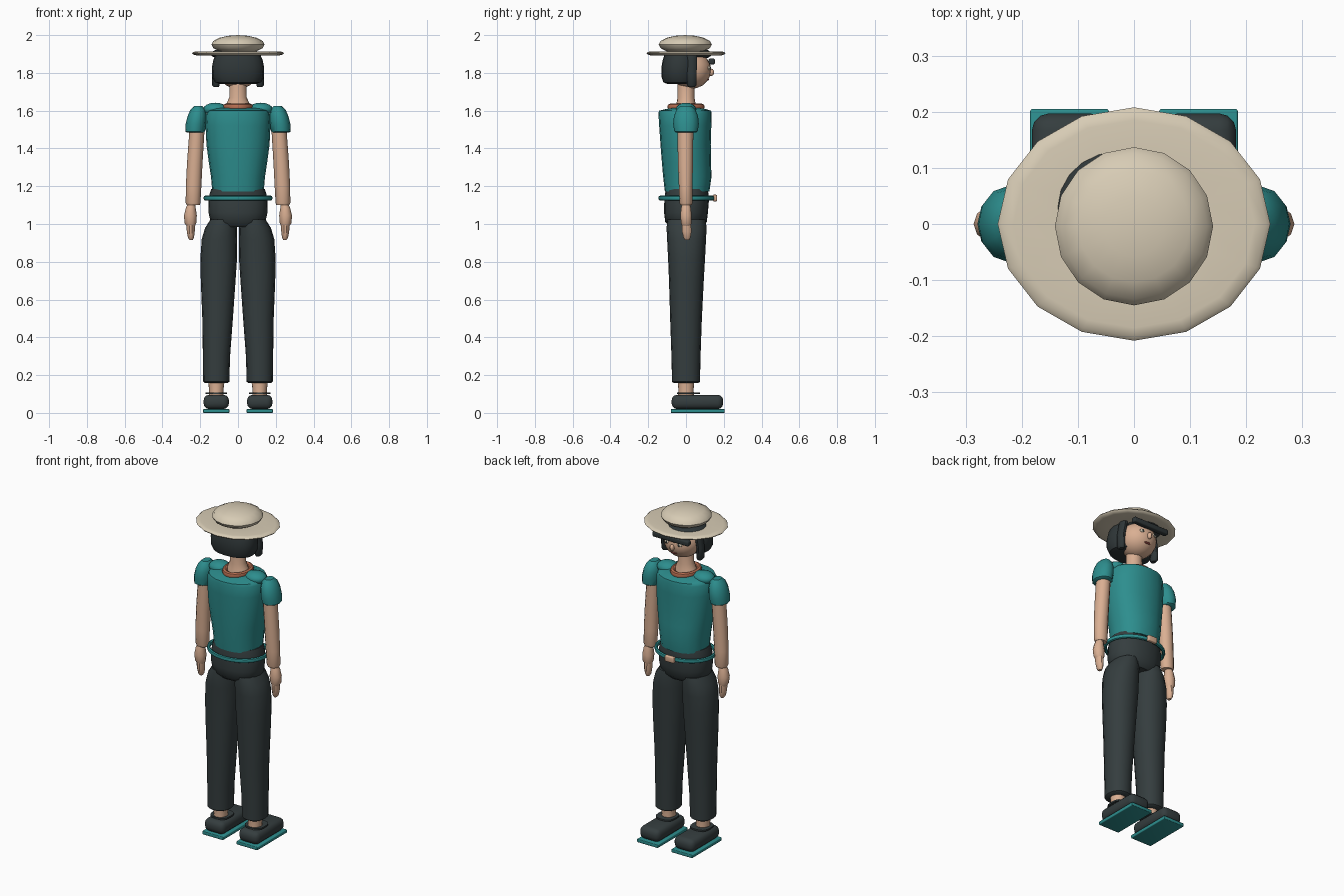
import bpy, bmesh, math
from mathutils import Matrix


def material(name, rgb):
    m = bpy.data.materials.new(name)
    m.diffuse_color = (*rgb, 1)
    return m


TEAL = material("teal cloth", (0.026, 0.27, 0.27))
DARK = material("charcoal cloth", (0.035, 0.047, 0.049))
HAIR = material("dark hair", (0.028, 0.037, 0.039))
SKIN = material("skin", (0.70, 0.43, 0.29))
STRAW = material("cream straw", (0.68, 0.60, 0.46))
CLAY = material("terracotta", (0.48, 0.16, 0.085))
LIPS = material("lips", (0.28, 0.06, 0.05))


def finish(name, bm, mat):
    bmesh.ops.recalc_face_normals(bm, faces=bm.faces)
    me = bpy.data.meshes.new(name)
    bm.to_mesh(me)
    bm.free()
    me.materials.append(mat)
    ob = bpy.data.objects.new(name, me)
    bpy.context.collection.objects.link(ob)
    return ob


def loft(name, rings, mat, n=16, power=1.0):
    """Stack of elliptical rings (z, cx, cy, rx, ry); power < 1 squares them."""
    bm = bmesh.new()
    loops = []
    for z, cx, cy, rx, ry in rings:
        loop = []
        for i in range(n):
            a = 2 * math.pi * i / n
            c, s = math.cos(a), math.sin(a)
            loop.append(bm.verts.new((cx + rx * math.copysign(abs(c) ** power, c),
                                      cy + ry * math.copysign(abs(s) ** power, s), z)))
        loops.append(loop)
    for a, b in zip(loops, loops[1:]):
        for i in range(n):
            j = (i + 1) % n
            bm.faces.new((a[i], a[j], b[j], b[i]))
    bm.faces.new(loops[0])
    bm.faces.new(loops[-1])
    return finish(name, bm, mat)


def ball(name, loc, size, mat, n=16):
    bm = bmesh.new()
    bmesh.ops.create_uvsphere(bm, u_segments=n, v_segments=max(6, n // 2), radius=1,
                              matrix=Matrix.Translation(loc) @ Matrix.Diagonal((*size, 1)))
    return finish(name, bm, mat)


def box(name, lo, hi, mat, bevel=0.0):
    bm = bmesh.new()
    mid = [(a + b) / 2 for a, b in zip(lo, hi)]
    size = [b - a for a, b in zip(lo, hi)]
    bmesh.ops.create_cube(bm, size=1, matrix=Matrix.Translation(mid) @ Matrix.Diagonal((*size, 1)))
    if bevel:
        bmesh.ops.bevel(bm, geom=bm.edges[:], offset=bevel, segments=3, profile=0.5, affect='EDGES')
    return finish(name, bm, mat)


def ring(name, loc, rx, ry, half_w, half_h, mat, n=24, m=8):
    """Elliptical band with an oval cross-section."""
    bm = bmesh.new()
    grid = []
    for i in range(n):
        a = 2 * math.pi * i / n
        row = []
        for k in range(m):
            b = 2 * math.pi * k / m
            d = half_w * math.cos(b)
            row.append(bm.verts.new((loc[0] + (rx + d) * math.cos(a), loc[1] + (ry + d) * math.sin(a),
                                     loc[2] + half_h * math.sin(b))))
        grid.append(row)
    for i in range(n):
        for k in range(m):
            p, q = grid[i], grid[(i + 1) % n]
            bm.faces.new((p[k], q[k], q[(k + 1) % m], p[(k + 1) % m]))
    return finish(name, bm, mat)


# Hat: oval brim and domed crown
loft("hat_brim", [(1.893, 0, 0, .15, .13), (1.892, 0, 0, .215, .185), (1.897, 0, 0, .237, .202),
                  (1.904, 0, 0, .243, .208), (1.911, 0, 0, .236, .201), (1.914, 0, 0, .215, .185),
                  (1.912, 0, 0, .13, .11)], STRAW)
ball("hat_crown", (0, -.004, 1.95), (.141, .141, .05), STRAW)

# Head and face
ball("head", (0, .025, 1.815), (.108, .108, .1), SKIN, 20)
ball("nose", (0, .133, 1.803), (.013, .016, .02), SKIN, 10)
ball("mouth", (0, .113, 1.765), (.022, .01, .006), LIPS, 10)
for s in (-1, 1):
    ball("eye", (s * .042, .122, 1.825), (.017, .008, .011), STRAW, 10)
    ball("pupil", (s * .042, .128, 1.825), (.007, .004, .008), HAIR, 8)
loft("neck", [(1.59, 0, 0, .075, .06), (1.64, 0, 0, .06, .05), (1.67, 0, 0, .046, .045),
              (1.75, 0, 0, .045, .045)], SKIN)

# Bobbed hair, side locks, fringe and top
loft("hair_bob", [(1.742, 0, -.035, .095, .065), (1.75, 0, -.035, .122, .085),
                  (1.78, 0, -.036, .137, .094), (1.83, 0, -.036, .138, .094),
                  (1.87, 0, -.033, .13, .09), (1.905, 0, -.03, .112, .08)], HAIR, 20, .85)
for s in (-1, 1):
    loft("hair_side_lock", [(1.724, s * .115, .03, .013, .017), (1.735, s * .117, .03, .02, .026),
                            (1.80, s * .118, .03, .02, .028), (1.9, s * .1, .03, .02, .03)], HAIR, 10)
ball("hair_top", (-.03, .03, 1.9), (.115, .108, .033), HAIR, 20)
box("hair_fringe", (-.12, .12, 1.845), (.12, .153, 1.876), HAIR, .008)

# Blouse body, shoulders and collar band
loft("blouse", [(1.172, 0, .006, .136, .118), (1.25, 0, .007, .143, .128), (1.33, 0, .002, .155, .13),
                (1.42, 0, -.002, .167, .133), (1.52, 0, -.004, .172, .138), (1.585, 0, -.005, .168, .141),
                (1.6, 0, -.005, .158, .138), (1.61, 0, 0, .135, .1), (1.615, 0, 0, .1, .07)],
     TEAL, 20, .9)
for s in (-1, 1):
    ball("shoulder", (s * .12, 0, 1.607), (.065, .055, .035), TEAL)
ring("collar_band", (0, 0, 1.62), .066, .084, .015, .017, CLAY)

# Sleeves, arms and hands
for s in (-1, 1):
    loft("puff_sleeve", [(1.485, s * .226, 0, .046, .054), (1.49, s * .227, 0, .052, .062),
                         (1.53, s * .223, 0, .054, .068), (1.57, s * .217, 0, .05, .064),
                         (1.605, s * .212, 0, .04, .05), (1.624, s * .21, 0, .022, .03)], TEAL, 12)
    loft("arm", [(1.1, s * .237, 0, .034, .03), (1.112, s * .238, 0, .039, .034),
                 (1.2, s * .235, -.002, .041, .036), (1.32, s * .229, -.003, .041, .04),
                 (1.5, s * .217, -.003, .04, .042)], SKIN, 12)
    loft("palm", [(.985, s * .25, .002, .02, .022), (1.005, s * .252, .002, .031, .029),
                  (1.045, s * .252, 0, .034, .032), (1.085, s * .25, 0, .026, .027),
                  (1.105, s * .247, 0, .02, .022)], SKIN, 10)
    loft("fingers", [(.916, s * .248, .006, .009, .012), (.928, s * .249, .005, .016, .02),
                     (.96, s * .25, .004, .021, .026), (1.0, s * .25, .002, .023, .026)], SKIN, 10)

# Belt and buckle
ring("belt", (0, .003, 1.137), .173, .14, .01, .013, TEAL)
box("belt_buckle", (-.03, .142, 1.12), (.03, .164, 1.155), SKIN, .005)

# Trousers
loft("trouser_hips", [(.985, 0, 0, .115, .085), (1.01, 0, 0, .145, .11), (1.06, 0, 0, .156, .116),
                      (1.12, 0, .003, .157, .118), (1.16, 0, .004, .15, .115),
                      (1.185, 0, .004, .142, .11)], DARK, 20, .9)
for s in (-1, 1):
    loft("trouser_leg", [(.158, s * .115, 0, .06, .065), (.165, s * .115, 0, .069, .074),
                         (.3, s * .114, 0, .072, .077), (.5, s * .108, 0, .081, .084),
                         (.7, s * .105, .002, .092, .092), (.82, s * .102, .003, .097, .098),
                         (.92, s * .098, .003, .094, .103), (.98, s * .09, .003, .084, .106),
                         (1.025, s * .08, .003, .065, .1)], DARK, 16, .92)

# Ankles, shoes, straps and soles
for s in (-1, 1):
    loft("ankle", [(.08, s * .115, 0, .04, .045), (.12, s * .115, 0, .038, .04),
                   (.18, s * .115, 0, .045, .045)], SKIN)
    box("shoe", (s * .115 - .067, -.076, .02), (s * .115 + .067, .197, .096), DARK, .03)
    loft("shoe_strap", [(.1, s * .115, .013, .057, .061), (.109, s * .115, .013, .057, .061)], DARK, 16, .7)
    box("shoe_sole", (s * .115 - .07, -.08, 0), (s * .115 + .07, .205, .02), TEAL, .004)

# Smooth shading with crisp edges kept
bpy.ops.object.select_all(action='SELECT')
bpy.context.view_layer.objects.active = bpy.context.selected_objects[0]
bpy.ops.object.shade_smooth_by_angle(angle=math.radians(40))
